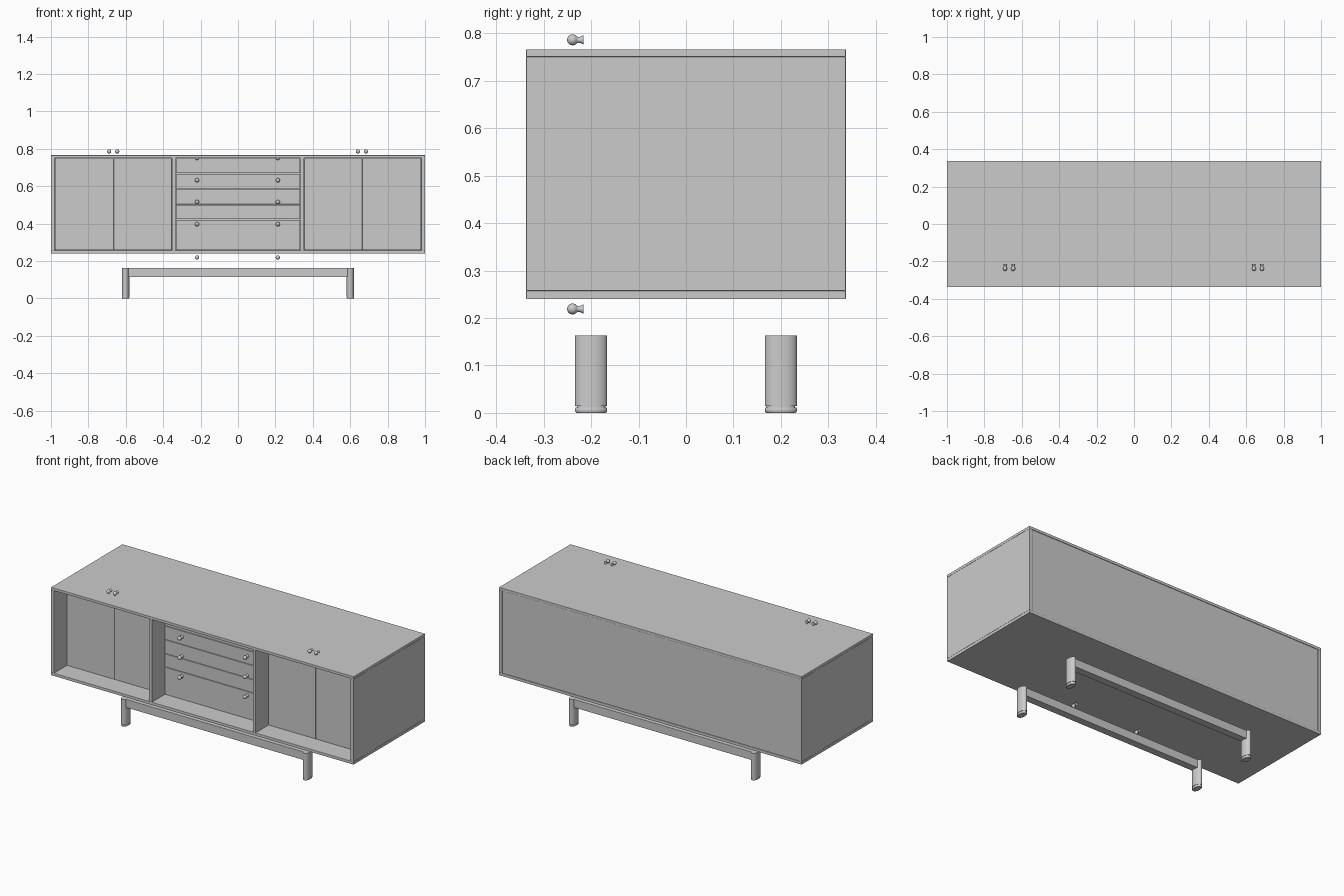
import bpy, bmesh
from math import sin, cos, pi
from mathutils import Matrix

if "Cube" in bpy.data.objects:
    bpy.data.objects.remove(bpy.data.objects["Cube"])


def box(name, x0, x1, y0, y1, z0, z1, bevel=0.0015):
    bm = bmesh.new()
    bmesh.ops.create_cube(bm, size=1)
    for v in bm.verts:
        v.co = ((x0 + x1) / 2 + v.co.x * (x1 - x0),
                (y0 + y1) / 2 + v.co.y * (y1 - y0),
                (z0 + z1) / 2 + v.co.z * (z1 - z0))
    me = bpy.data.meshes.new(name)
    bm.to_mesh(me)
    bm.free()
    ob = bpy.data.objects.new(name, me)
    bpy.context.collection.objects.link(ob)
    mod = ob.modifiers.new("edge", 'BEVEL')
    mod.width = bevel
    mod.segments = 2
    return ob


def lathe(name, profile, matrix, sides=32):
    """Revolve (radius, height) points about z, then place with a matrix."""
    bm = bmesh.new()
    rings = [[bm.verts.new((r * cos(2 * pi * i / sides), r * sin(2 * pi * i / sides), z))
              for i in range(sides)] for r, z in profile]
    for a, b in zip(rings, rings[1:]):
        for i in range(sides):
            j = (i + 1) % sides
            bm.faces.new((a[i], a[j], b[j], b[i]))
    bm.faces.new(rings[0][::-1])
    bm.faces.new(rings[-1])
    bm.transform(matrix)
    bmesh.ops.recalc_face_normals(bm, faces=bm.faces)
    me = bpy.data.meshes.new(name)
    bm.to_mesh(me)
    bm.free()
    ob = bpy.data.objects.new(name, me)
    bpy.context.collection.objects.link(ob)
    bpy.ops.object.select_all(action='DESELECT')
    ob.select_set(True)
    bpy.context.view_layer.objects.active = ob
    bpy.ops.object.shade_smooth_by_angle(angle=0.6)
    return ob


D = 0.337              # half depth
Z0, Z1 = 0.257, 0.75   # inside bottom and top
FRONT = -0.216         # recessed front plane
T = 0.018              # front thickness

# Carcass
box("top_board", -1, 1, -D, D, Z1, 0.766)
box("bottom_board", -1, 1, -D, D, 0.24, Z0)
for s, side in ((-1, "left"), (1, "right")):
    box(side + "_side_panel", *sorted((s * 0.98, s)), -D, D, Z0, Z1)
    box(side + "_divider", *sorted((s * 0.333, s * 0.353)), -D, D - 0.018, Z0, Z1)
box("back_panel", -0.98, 0.98, D - 0.02, D - 0.002, Z0, Z1)

# Doors, two per side compartment
g = 0.001
for s, side in ((-1, "left"), (1, "right")):
    mid = s * 0.6655
    box(side + "_outer_door", *sorted((s * (0.98 - g), mid + s * g)), FRONT, FRONT + T, Z0 + g, Z1 - g, 0.001)
    box(side + "_inner_door", *sorted((mid - s * g, s * (0.353 + g))), FRONT, FRONT + T, Z0 + g, Z1 - g, 0.001)

# Drawer fronts
levels = [Z0, 0.422, 0.502, 0.586, 0.668, Z1]
for i, (a, b) in enumerate(zip(levels, levels[1:])):
    box(f"drawer_front_{i + 1}", -0.332, 0.332, FRONT, FRONT + T, a + 0.0015, b - 0.0015, 0.001)

# Knobs: flared base, neck and ball, pointing to the front
ball = [(0.0115 * sin(a), 0.023 - 0.0115 * cos(a)) for a in [pi * (0.2 + 0.79 * k / 12) for k in range(13)]]
knob = [(0.0095, 0), (0.009, 0.002), (0.0065, 0.007), (0.006, 0.011)] + ball
spots = [(x, 0.786) for x in (-0.689, -0.646, 0.641, 0.684)]
spots += [(x, z) for z in (0.751, 0.632, 0.516, 0.397, 0.219) for x in (-0.219, 0.213)]
for i, (x, z) in enumerate(spots):
    lathe(f"knob_{i + 1}", knob,
          Matrix.Translation((x, FRONT, z)) @ Matrix.Rotation(pi / 2, 4, 'X'), 24)

# Base: oval legs with grooved feet, joined by long rails
leg = [(0.9, 0), (0.97, 0.002), (1, 0.005), (1, 0.008), (0.96, 0.011),
       (0.88, 0.011), (0.88, 0.014), (1, 0.014), (1, 0.163)]
for y, row in ((-0.2, "front"), (0.2, "back")):
    for x, side in ((-0.601, "left"), (0.601, "right")):
        lathe(f"{row}_{side}_leg", leg,
              Matrix.Translation((x, y, 0)) @ Matrix.Diagonal((0.02, 0.034, 1, 1)), 40)
    box(row + "_rail", -0.59, 0.59, y - 0.022, y + 0.022, 0.114, 0.163, 0.001)
